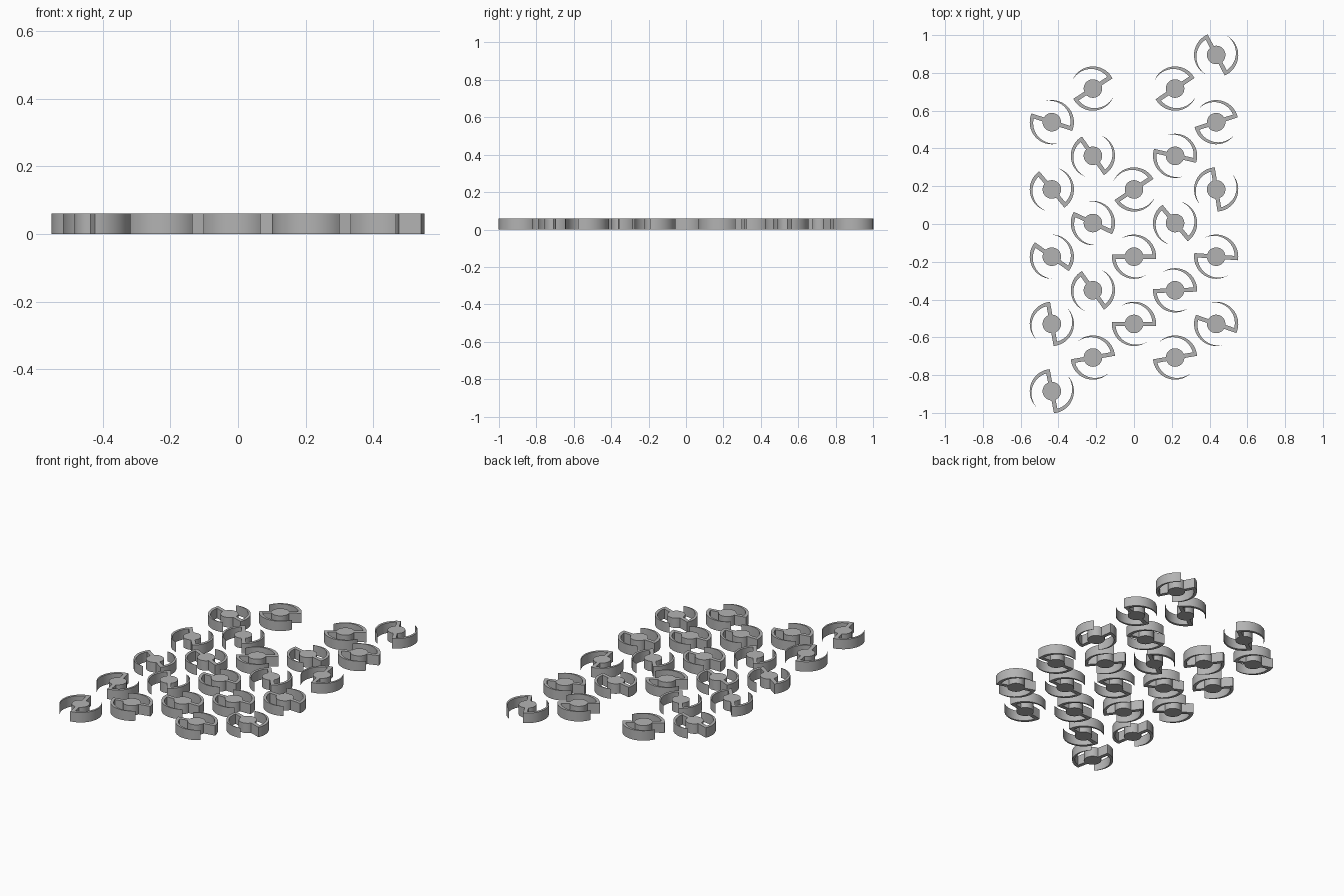
import bpy, bmesh
from math import sin, cos, asin, sqrt, radians, pi

cube = bpy.data.objects.get("Cube")
if cube:
    bpy.data.objects.remove(cube, do_unlink=True)

HEIGHT = 0.06
RADIUS = 0.117          # outer radius of the curved blades
HUB = 0.049
HALF_ARM = 0.011        # half the arm width
BLADE = 0.019           # blade thickness next to the arm
SWEEP = radians(125)
STEPS = 28

grey = bpy.data.materials.new("plain grey")
grey.use_nodes = True
colour = (0.45, 0.45, 0.45, 1)
grey.diffuse_color = colour
grey.node_tree.nodes["Principled BSDF"].inputs["Base Color"].default_value = colour


def polar(r, a):
    return (r * cos(a), r * sin(a))


def extrude_profile(name, points):
    """Closed outline raised from the ground into a solid."""
    bm = bmesh.new()
    face = bm.faces.new([bm.verts.new((x, y, 0)) for x, y in points])
    top = bmesh.ops.extrude_face_region(bm, geom=[face])["geom"]
    bmesh.ops.translate(bm, vec=(0, 0, HEIGHT),
                        verts=[v for v in top if isinstance(v, bmesh.types.BMVert)])
    bmesh.ops.recalc_face_normals(bm, faces=bm.faces[:])
    mesh = bpy.data.meshes.new(name)
    bm.to_mesh(mesh)
    bm.free()
    mesh.materials.append(grey)
    return mesh


def place(name, mesh, x, y, angle):
    obj = bpy.data.objects.new(name, mesh)
    obj.location = (x, y, 0)
    obj.rotation_euler.z = angle
    bpy.context.collection.objects.link(obj)
    return obj


# Round hub
hub = extrude_profile("hub", [polar(HUB, 2 * pi * i / 40) for i in range(40)])

# Straight arm that bends into a tapering crescent blade
root = sqrt(HUB ** 2 - HALF_ARM ** 2)
start = -asin(HALF_ARM / RADIUS)
inner_start = asin(HALF_ARM / (RADIUS - BLADE))
outer = [polar(RADIUS, start + (SWEEP - start) * i / STEPS) for i in range(STEPS + 1)]
inner = []
for i in range(STEPS):
    u = i / STEPS
    inner.append(polar(RADIUS - BLADE * (1 - u ** 1.5),
                       inner_start + (SWEEP - inner_start) * u))
vane = extrude_profile("vane", [(root, -HALF_ARM)] + outer + inner[::-1] + [(root, HALF_ARM)])

# Rotors on a staggered grid: column -> {row: arm angle in degrees}
layout = {
    -2: {2: -18, 4: -50, 6: -35, 8: -80, 10: -79},
    -1: {1: 33, 3: -55, 5: -25, 7: -55, 9: 10},
    0: {4: 34, 6: 0, 8: 0},
    1: {1: 34, 3: -13, 5: -50, 7: 2, 9: 10},
    2: {0: -62, 2: 18, 4: -81, 6: -4, 8: -19},
}
parts = []
for column, rotors in layout.items():
    for row, degrees in rotors.items():
        x, y, a = column * 0.2175, 0.895 - row * 0.178, radians(degrees)
        parts += [place("hub", hub, x, y, a),
                  place("vane", vane, x, y, a),
                  place("opposite_vane", vane, x, y, a + pi)]

# Smooth the curved walls, keep the rims sharp
bpy.ops.object.select_all(action='DESELECT')
for obj in parts[:2]:
    obj.select_set(True)
bpy.context.view_layer.objects.active = parts[0]
bpy.ops.object.shade_smooth_by_angle(angle=radians(30))
